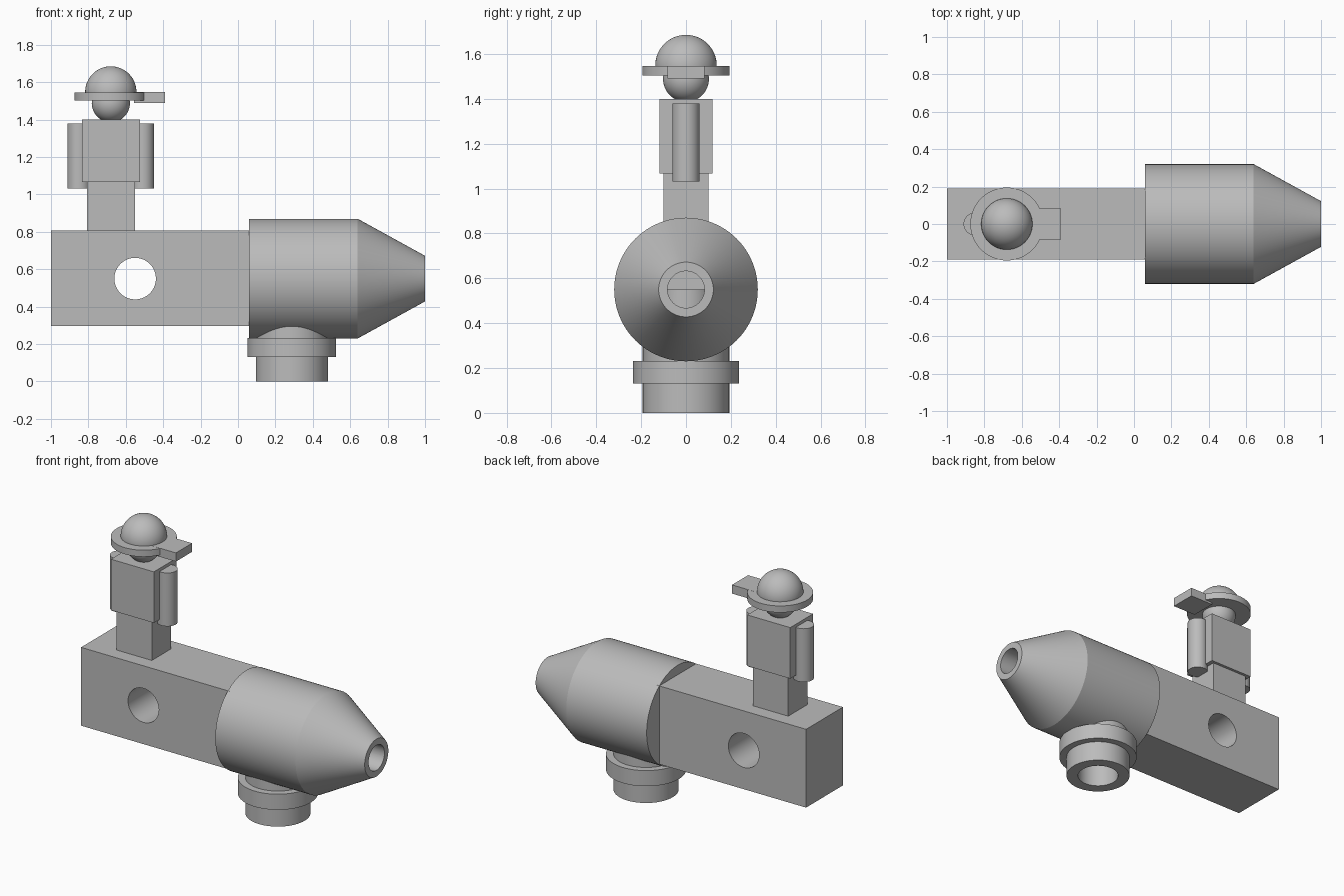
import bpy, bmesh, math
from mathutils import Matrix, Vector

old = bpy.data.objects.get("Cube")
if old:
    bpy.data.objects.remove(old, do_unlink=True)

SEG = 96
AXIS_Z = 0.55      # height of the barrel axis
STEM_X = 0.288     # position of the vertical stem
FIG_X = -0.68      # position of the figure

grey = bpy.data.materials.new("plain grey")
grey.use_nodes = True
grey.diffuse_color = (0.5, 0.5, 0.5, 1)
grey.node_tree.nodes["Principled BSDF"].inputs["Base Color"].default_value = (0.5, 0.5, 0.5, 1)


def finish(name, bm):
    bmesh.ops.recalc_face_normals(bm, faces=bm.faces)
    mesh = bpy.data.meshes.new(name)
    bm.to_mesh(mesh)
    bm.free()
    mesh.materials.append(grey)
    ob = bpy.data.objects.new(name, mesh)
    bpy.context.collection.objects.link(ob)
    return ob


def smooth(ob):
    bpy.ops.object.select_all(action='DESELECT')
    ob.select_set(True)
    bpy.context.view_layer.objects.active = ob
    bpy.ops.object.shade_smooth_by_angle(angle=math.radians(25))


def box(name, x, y, z):
    """Box from (low, high) ranges on each axis."""
    bm = bmesh.new()
    bmesh.ops.create_cube(bm, size=1)
    for v in bm.verts:
        v.co = Vector([(a + b) / 2 + c * (b - a) for (a, b), c in zip((x, y, z), v.co)])
    return finish(name, bm)


def lathe(name, profile, origin, axis='Z', closed=False):
    """Spin (radius, distance) points round an axis through origin."""
    bm = bmesh.new()
    verts = [bm.verts.new((r, 0, h)) for r, h in profile]
    edges = [bm.edges.new(p) for p in zip(verts, verts[1:])]
    if closed:
        edges.append(bm.edges.new((verts[-1], verts[0])))
    bmesh.ops.spin(bm, geom=verts + edges, axis=(0, 0, 1), cent=(0, 0, 0),
                   angle=math.tau, steps=SEG, use_duplicate=False)
    bmesh.ops.remove_doubles(bm, verts=bm.verts, dist=1e-5)
    turn = {'X': Matrix.Rotation(math.pi / 2, 4, 'Y'),
            'Y': Matrix.Rotation(math.pi / 2, 4, 'X'),
            'Z': Matrix.Identity(4)}[axis]
    bm.transform(Matrix.Translation(origin) @ turn)
    return finish(name, bm)


def rod(name, r, low, high, origin, axis='Z'):
    return lathe(name, [(0, low), (r, low), (r, high), (0, high)], origin, axis)


def ball(name, r, centre, start=-90):
    """Ball, or a dome when it starts above the south pole."""
    steps = 32
    angles = [math.radians(start + (90 - start) * i / steps) for i in range(steps + 1)]
    profile = [(r * math.cos(a), r * math.sin(a)) for a in angles]
    if start > -90:
        profile.insert(0, (0, profile[0][1]))
    ob = lathe(name, profile, centre)
    smooth(ob)
    return ob


def cut(ob, cutters):
    for c in cutters:
        c.hide_render = True
        mod = ob.modifiers.new("cut", 'BOOLEAN')
        mod.operation = 'DIFFERENCE'
        mod.solver = 'EXACT'
        mod.object = c
        bpy.context.view_layer.objects.active = ob
        bpy.ops.object.modifier_apply(modifier=mod.name)
    for c in cutters:
        bpy.data.objects.remove(c, do_unlink=True)
    smooth(ob)


# Rectangular body with a cross hole
body = box("body_block", (-1, 0.08), (-0.19, 0.19), (0.297, 0.808))
cut(body, [rod("hole_cutter", 0.111, -0.5, 0.5, (-0.55, 0, AXIS_Z), 'Y')])

# Barrel with tapered nozzle, bored from the tip and from below
barrel = lathe("barrel", [(0, 0.06), (0.32, 0.06), (0.32, 0.64), (0.122, 1), (0, 1)],
               (0, 0, AXIS_Z), 'X')
cut(barrel, [rod("nozzle_cutter", 0.082, STEM_X, 1.2, (0, 0, AXIS_Z), 'X'),
             rod("stem_cutter", 0.123, -0.1, AXIS_Z, (STEM_X, 0, 0))])

# Hollow stem with a flange
stem = lathe("stem", [(0.123, 0), (0.193, 0), (0.193, 0.13), (0.237, 0.13), (0.237, 0.232),
                      (0.193, 0.232), (0.193, 0.36), (0.123, 0.36)],
             (STEM_X, 0, 0), closed=True)
smooth(stem)

# Figure: legs, torso and arms
box("legs", (FIG_X - 0.128, FIG_X + 0.128), (-0.1, 0.1), (0.8, 1.08))
box("torso", (FIG_X - 0.155, FIG_X + 0.155), (-0.118, 0.118), (1.067, 1.4))
for side, name in ((-1, "right_arm"), (1, "left_arm")):
    smooth(rod(name, 0.061, 1.032, 1.38, (FIG_X + side * 0.17, 0, 0)))

# Head and brimmed cap with a flat peak
ball("head", 0.102, (FIG_X, 0, 1.488))
ball("cap_dome", 0.137, (FIG_X, 0, 1.548), start=-5)
smooth(rod("cap_brim", 0.195, 1.503, 1.546, (FIG_X, 0, 0)))
box("cap_peak", (-0.555, -0.39), (-0.083, 0.083), (1.49, 1.5465))
